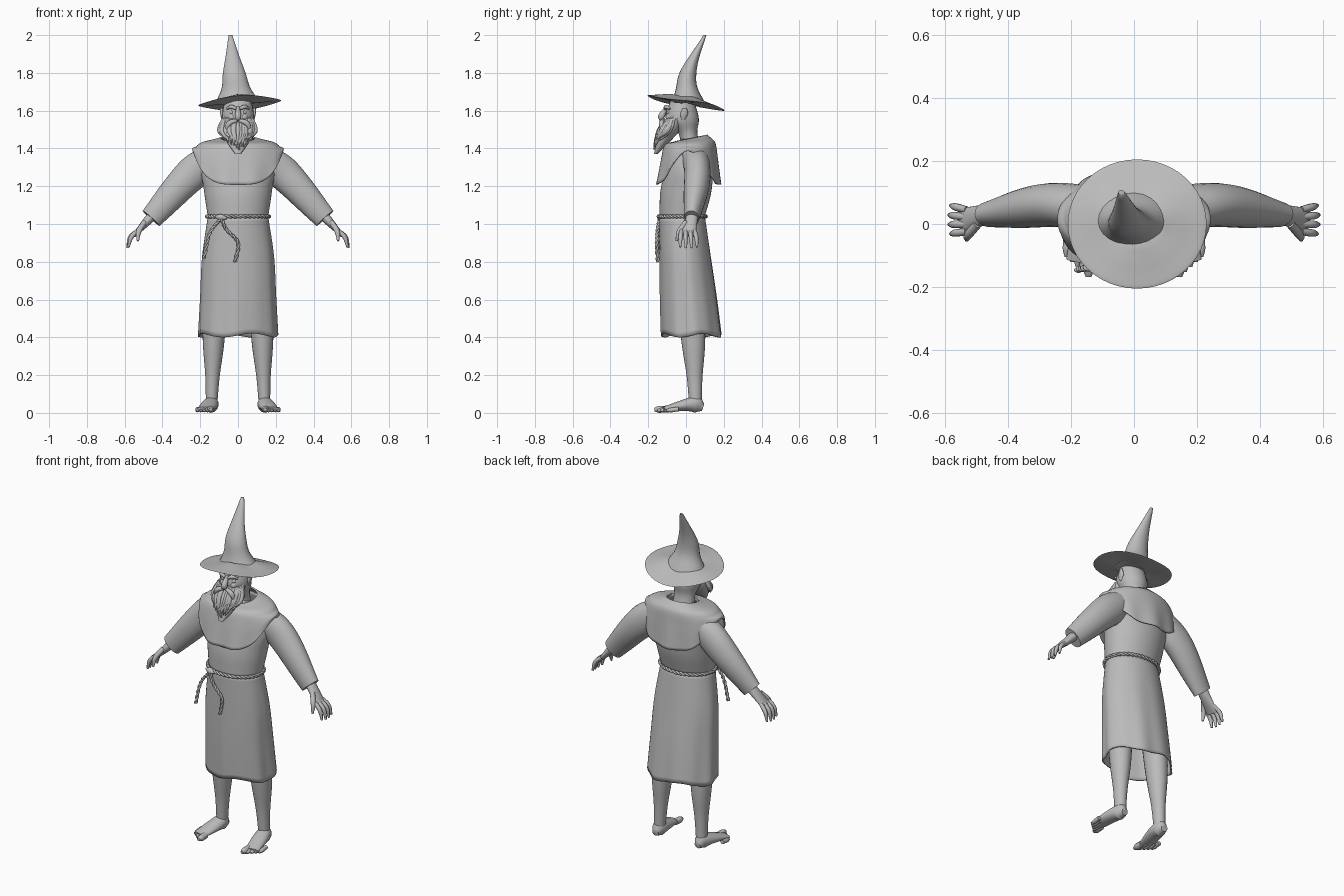
import bpy, bmesh, math, random
from mathutils import Vector

cube = bpy.data.objects.get("Cube")
if cube:
    bpy.data.objects.remove(cube, do_unlink=True)
random.seed(4)

grey = (.5, .5, .5, 1)
clay = bpy.data.materials.new("clay grey")
clay.use_nodes = True
clay.diffuse_color = grey
clay.node_tree.nodes["Principled BSDF"].inputs["Base Color"].default_value = grey

X_AXIS, Y_AXIS, Z_AXIS = Vector((1, 0, 0)), Vector((0, 1, 0)), Vector((0, 0, 1))


def blend(keys, t):
    """Smooth value at t in 0..1 through evenly spaced keys."""
    last = len(keys) - 1
    i = min(int(t * last), last - 1)
    f = t * last - i
    start, end = keys[i], keys[i + 1]
    leave = (end - keys[i - 1]) / 2 if i > 0 else end - start
    arrive = (keys[i + 2] - start) / 2 if i + 2 <= last else end - start
    ease = f * f * (3 - 2 * f)
    return start * (1 - ease) + end * ease + leave * f * (1 - f) ** 2 - arrive * f * f * (1 - f)


def smooth_path(points, steps):
    keys = [Vector(p) for p in points]
    return [blend(keys, i / steps) for i in range(steps + 1)]


def add_object(name, data):
    data.materials.append(clay)
    obj = bpy.data.objects.new(name, data)
    bpy.context.collection.objects.link(obj)
    return obj


def loft(name, path, widths, depths=None, across=None, flip=1, sides=24, steps=16, warp=None):
    """Skin elliptical rings along a path; rings lie level unless an across axis is given."""
    bm = bmesh.new()
    centres = smooth_path([(flip * x, y, z) for x, y, z in path], steps)
    rings = []
    for i, centre in enumerate(centres):
        u, v = X_AXIS, Y_AXIS
        if across:
            along = (centres[min(i + 1, steps)] - centres[max(i - 1, 0)]).normalized()
            v = (across - along * across.dot(along)).normalized()
            u = along.cross(v)
        width, depth = blend(widths, i / steps), blend(depths or widths, i / steps)
        ring = []
        for k in range(sides):
            angle = math.tau * k / sides
            point = centre + u * width * math.cos(angle) + v * depth * math.sin(angle)
            ring.append(bm.verts.new(warp(point, angle, i / steps) if warp else point))
        rings.append(ring)
    for low, high in zip(rings, rings[1:]):
        for k in range(sides):
            bm.faces.new((low[k - 1], low[k], high[k], high[k - 1]))
    if not warp or warp is tilt:
        bm.faces.new(rings[0])
        bm.faces.new(rings[-1])
    bmesh.ops.recalc_face_normals(bm, faces=bm.faces)
    for face in bm.faces:
        face.smooth = True
    mesh = bpy.data.meshes.new(name)
    bm.to_mesh(mesh)
    bm.free()
    mesh.set_sharp_from_angle(angle=math.radians(60))
    return add_object(name, mesh)


def tube(name, path, radii, across=X_AXIS, flip=1):
    return loft(name, path, radii, across=across, flip=flip, sides=10, steps=10)


def cloth(name, path, widths, depths, warp):
    """Open loft given the thickness of fabric."""
    obj = loft(name, path, widths, depths, sides=72, steps=24, warp=warp)
    obj.modifiers.new("fabric", 'SOLIDIFY').thickness = .008


def rope(name, points, cyclic=False):
    """Two strands twisted round a path."""
    curve = bpy.data.curves.new(name, 'CURVE')
    curve.dimensions = '3D'
    curve.bevel_depth = .006
    curve.bevel_resolution = 1
    for phase in (0, math.pi):
        spline = curve.splines.new('POLY')
        spline.points.add(len(points) - 1)
        spline.use_cyclic_u = cyclic
        for i, point in enumerate(points):
            along = (points[(i + 1) % len(points)] - points[i - 1]).normalized()
            if not cyclic:
                along = -Z_AXIS
            u = along.cross(Y_AXIS if not cyclic else Z_AXIS).normalized()
            twist = i * math.pi / 4 + phase
            offset = u * math.cos(twist) + along.cross(u) * math.sin(twist)
            spline.points[i].co = (*(point + offset * .005), 1)
    add_object(name, curve)


def tilt(p, angle, t):
    """Brim dips to the back and to the right."""
    p.z += .06 * p.x - .165 * p.y + .006 * math.sin(3 * angle)
    return p


def folds(p, angle, t):
    """Skirt folds deepen toward the hem."""
    swell = 1 + t * (.018 * math.sin(7 * angle) + .012 * math.sin(11 * angle + 1))
    return Vector((p.x * swell, p.y * swell, p.z + .01 * t * math.sin(4 * angle)))


def drape(p, angle, t):
    """Cape collar rises at the back; its hem is cut high over the arms."""
    drop = max(0, 1.41 - p.z)
    p.z += .88 * drop * abs(math.cos(angle)) ** 4
    p.z += .2 * (p.y - .05) * (1 - t) ** 4
    p.y *= 1 + .2 * drop * math.sin(9 * angle)
    return p


def plain(p, angle, t):
    return p


# Robe, in two lengths meeting under the belt, and shoulder cape
waist = (0, -.02, 1.04)
cloth("robe_top", [(0, .04, 1.45), waist], [.1, .19, .18, .16], [.07, .12, .135, .12], plain)
cloth("robe_skirt", [waist, (0, .03, .41)], [.16, .19, .2, .21], [.12, .135, .15, .16], folds)
cloth("shoulder_cape", [(0, .03, 1.46), (0, .02, 1.4), (0, .01, 1.21)],
      [.09, .2, .24, .24], [.085, .13, .15, .17], drape)

# Rope belt with a knot and two hanging ends
turns = [math.tau * i / 160 for i in range(160)]
rope("belt", [Vector(waist) + X_AXIS * .165 * math.cos(a) + Y_AXIS * .125 * math.sin(a) for a in turns], True)
knot = (-.09, -.14, 1.03)
rope("belt_end_long", smooth_path([knot, (-.06, -.15, .97), (0, -.155, .9), (-.015, -.15, .8)], 40))
rope("belt_end_short", smooth_path([knot, (-.15, -.14, .95), (-.18, -.145, .82)], 32))
tube("belt_knot", [(-.12, -.13, 1.04), (-.06, -.14, 1.03)], [.006, .018, .006], Z_AXIS)

# Pointed hat: bent cone and tilted brim
cone = [.12, .077, .06, .034, .01]
loft("hat_cone", [(0, .01, 1.64), (-.02, .01, 1.8), (-.04, .1, 2)], cone, [.75 * w for w in cone])
brim = [.08, .16, .22, .16, .08]
loft("hat_brim", [(.01, 0, 1.67), (.01, 0, 1.64), (.01, 0, 1.635)], brim, [.93 * w for w in brim],
     sides=48, steps=24, warp=tilt)

# Head, nose and beard
loft("head", [(0, .03, 1.38), (0, .01, 1.48), (0, -.02, 1.56), (0, -.02, 1.66)],
     [.07, .062, .085, .07], [.055, .05, .088, .06])
tube("nose", [(0, -.1, 1.62), (0, -.13, 1.57), (0, -.12, 1.55)], [.008, .018, .01])
loft("beard", [(0, -.05, 1.57), (0, -.1, 1.47), (0, -.16, 1.37)], [.08, .085, .06, .015], [.035, .055, .035, .01])
strands = 34
for i in range(strands):
    angle = math.pi * (1 + i / (strands - 1))
    out, front = math.cos(angle), math.sin(angle)
    tip = 1.38 + .08 * abs(out) + random.uniform(-.02, .03)
    sway = random.uniform(-.01, .01)
    tube("beard_strand", [(.08 * out, -.06 + .04 * front, 1.56),
                          (.09 * out + sway, -.09 + .055 * front, 1.49),
                          (.055 * out - sway, -.14 + .03 * front, tip)], [.005, .012, .01, .003])

for side in (1, -1):
    # Face
    tube("moustache", [(0, -.12, 1.55), (.05, -.13, 1.53), (.065, -.12, 1.47)], [.009, .014, .003], Z_AXIS, side)
    tube("eyebrow", [(.01, -.11, 1.61), (.035, -.105, 1.62), (.06, -.085, 1.61)], [.008, .011, .005], Z_AXIS, side)
    tube("eye", [(.035, -.08, 1.59), (.035, -.103, 1.59)], [.01, .013, .004], flip=side)
    tube("cheek", [(.03, -.08, 1.565), (.04, -.105, 1.565)], [.02, .022, .008], flip=side)
    loft("ear", [(.08, -.015, 1.55), (.088, -.005, 1.615)], [.006, .01, .006], [.008, .02, .01], flip=side)

    # Sleeve and hand
    loft("sleeve", [(.13, .05, 1.36), (.27, .06, 1.24), (.46, .03, 1.03)],
         [.07, .09, .08, .06], [.07, .07, .065, .04], Y_AXIS, side)
    loft("palm", [(.43, .04, 1.07), (.55, .01, .94)], [.03, .022, .01], [.03, .034, .04], Y_AXIS, side)
    for i in range(4):
        spread = .045 - .023 * i
        reach = .006 * math.sin(i * math.pi / 3)
        tube("finger", [(.53, spread, .965), (.565 + reach, spread * 1.2, .93),
                        (.58 + reach, spread * 1.3, .878 - reach)], [.011, .012, .006], Y_AXIS, side)
    tube("thumb", [(.495, 0, 1.01), (.525, -.035, .96), (.53, -.05, .91)], [.014, .014, .006], flip=side)

    # Leg, foot and toes
    shin = [.07, .065, .055, .038, .03]
    loft("leg", [(.12, .02, .7), (.13, .04, .35), (.14, .05, .04)], shin, [1.1 * w for w in shin], flip=side)
    loft("foot", [(.14, .09, .03), (.145, .03, .045), (.175, -.12, .02)],
         [.02, .043, .03, .012], [.02, .037, .045, .04], X_AXIS, side)
    for i in range(5):
        size = .012 if i else .018
        x, y = .144 + .0175 * i, -.168 + .016 * i
        tube("toe", [(x, y + .065, .02), (x, y, size)], [size, size, size, size / 2], flip=side)
